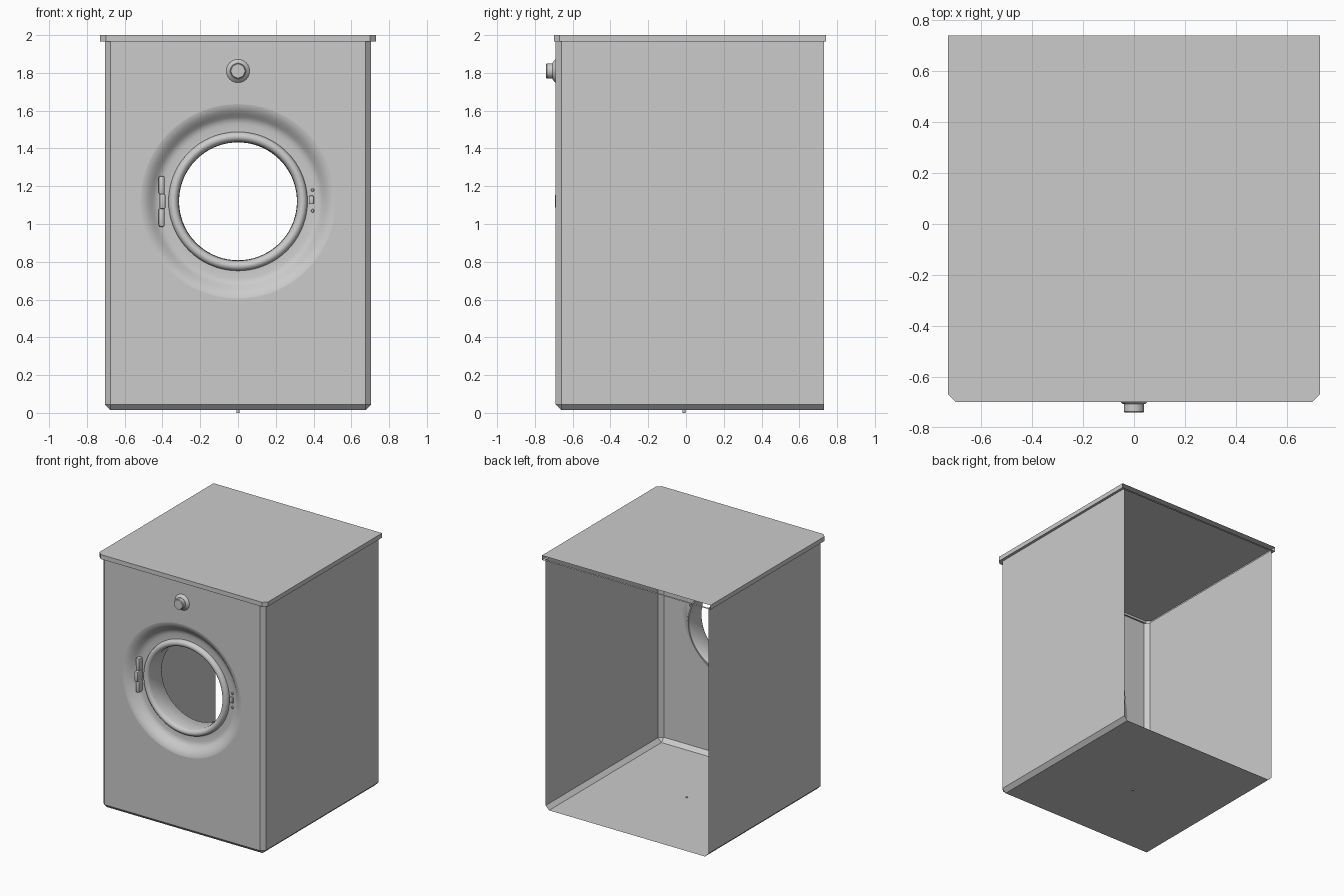
import bpy, bmesh, math

if "Cube" in bpy.data.objects:
    bpy.data.objects.remove(bpy.data.objects["Cube"])

DOOR_Z = 1.12
SEG = 72


def finish(name, bm, angle=35):
    me = bpy.data.meshes.new(name)
    bm.to_mesh(me)
    bm.free()
    ob = bpy.data.objects.new(name, me)
    bpy.context.collection.objects.link(ob)
    bpy.ops.object.select_all(action='DESELECT')
    ob.select_set(True)
    bpy.context.view_layer.objects.active = ob
    bpy.ops.object.shade_smooth_by_angle(angle=math.radians(angle))
    return ob


def box_bm(lo, hi):
    bm = bmesh.new()
    bmesh.ops.create_cube(bm, size=1)
    for v in bm.verts:
        for i in range(3):
            v.co[i] = hi[i] if v.co[i] > 0 else lo[i]
    return bm


def bevel(bm, edges, width, segments=1):
    bmesh.ops.bevel(bm, geom=edges, offset=width, segments=segments,
                    profile=0.5, affect='EDGES')
    bm.normal_update()


def block(name, lo, hi, width):
    bm = box_bm(lo, hi)
    bevel(bm, bm.edges[:], width, 2)
    return finish(name, bm)


def ring(bm, r, x, y, z, n):
    return [bm.verts.new((x + r * math.cos(2 * math.pi * i / n), y,
                          z + r * math.sin(2 * math.pi * i / n))) for i in range(n)]


def lathe(name, profile, x, z, n=SEG, cap=False):
    """Revolve (radius, y) points, listed outside to inside, about the y axis."""
    bm = bmesh.new()
    rings = [ring(bm, r, x, y, z, n) for r, y in profile]
    for a, b in zip(rings, rings[1:]):
        for i in range(n):
            j = (i + 1) % n
            bm.faces.new((a[i], a[j], b[j], b[i]))
    if cap:
        bm.faces.new(rings[-1])
    return finish(name, bm)


def is_front(e):
    return all(v.co.y < -0.6 for v in e.verts)


# Cabinet shell: chamfered sheet body, open at the back and top
bm = box_bm((-0.705, -0.69, 0.015), (0.705, 0.73, 1.97))
edges = []
for e in bm.edges:
    d = e.verts[0].co - e.verts[1].co
    low = all(v.co.z < 0.1 for v in e.verts)
    if (is_front(e) and abs(d.z) > 1) or (low and (is_front(e) or abs(d.y) > 1)):
        edges.append(e)
bevel(bm, edges, 0.03)
bmesh.ops.delete(bm, geom=[f for f in bm.faces if f.normal.z > 0.9 or f.normal.y > 0.9],
                 context='FACES')
# Round door opening cut in the front panel
front = next(f for f in bm.faces if f.normal.y < -0.9)
border = list(front.edges)
bmesh.ops.delete(bm, geom=[front], context='FACES_ONLY')
hole = ring(bm, 0.515, 0, -0.69, DOOR_Z, SEG)
border += [bm.edges.new((hole[i], hole[(i + 1) % SEG])) for i in range(SEG)]
bmesh.ops.triangle_fill(bm, edges=border, use_beauty=True, normal=(0, -1, 0))
bm.normal_update()
for f in bm.faces:
    if f.normal.y > 0.9:
        f.normal_flip()
finish("cabinet", bm)

# Lid: shallow cap with chamfered front corners, underside lip, open back
bm = box_bm((-0.73, -0.70, 1.965), (0.73, 0.74, 2.0))
bevel(bm, [e for e in bm.edges if is_front(e)
           and abs(e.verts[0].co.z - e.verts[1].co.z) > 0.01], 0.03)
under = [f for f in bm.faces if f.normal.z < -0.9]
bmesh.ops.inset_region(bm, faces=under, thickness=0.025)
bm.normal_update()
bmesh.ops.delete(bm, geom=under + [f for f in bm.faces if f.normal.y > 0.9], context='FACES')
finish("lid", bm)

# Dished door recess, rounded rim and drum throat
bead = [(0.342 + 0.026 * math.cos(t), -0.632 - 0.03 * math.sin(t))
        for t in [math.pi * i / 10 for i in range(11)]]
lathe("door_recess",
      [(0.515, -0.69), (0.50, -0.687), (0.48, -0.676), (0.46, -0.66), (0.445, -0.645),
       (0.43, -0.635), (0.41, -0.63), (0.368, -0.63)] + bead +
      [(0.314, -0.625), (0.312, -0.50), (0.318, -0.49), (0.328, -0.49), (0.328, -0.505)],
      0, DOOR_Z)

# Programme knob on a flared base
lathe("knob_base", [(0.062, -0.69), (0.058, -0.695), (0.042, -0.708), (0.038, -0.708)],
      0, 1.81, 48)
lathe("knob", [(0.04, -0.70), (0.04, -0.736), (0.036, -0.74)], 0, 1.81, 48, cap=True)

# Hinge on the left: two leaves and a central barrel block
block("hinge_barrel", (-0.416, -0.693, 1.08), (-0.384, -0.62, 1.16), 0.008)
for side, z in (("lower", 0.985), ("upper", 1.155)):
    block("hinge_leaf_" + side, (-0.42, -0.672, z), (-0.388, -0.62, z + 0.1), 0.01)

# Latch slot on the right with two screws
block("latch", (0.375, -0.645, 1.105), (0.402, -0.62, 1.15), 0.006)
for side, z in (("lower", 1.07), ("upper", 1.18)):
    lathe("latch_screw_" + side, [(0.009, -0.62), (0.009, -0.638), (0.006, -0.641)],
          0.395, z, 16, cap=True)

# Small peg under the floor
bpy.ops.mesh.primitive_cylinder_add(vertices=16, radius=0.008, depth=0.02,
                                    location=(0, -0.01, 0.01))
bpy.context.object.name = "floor_peg"
